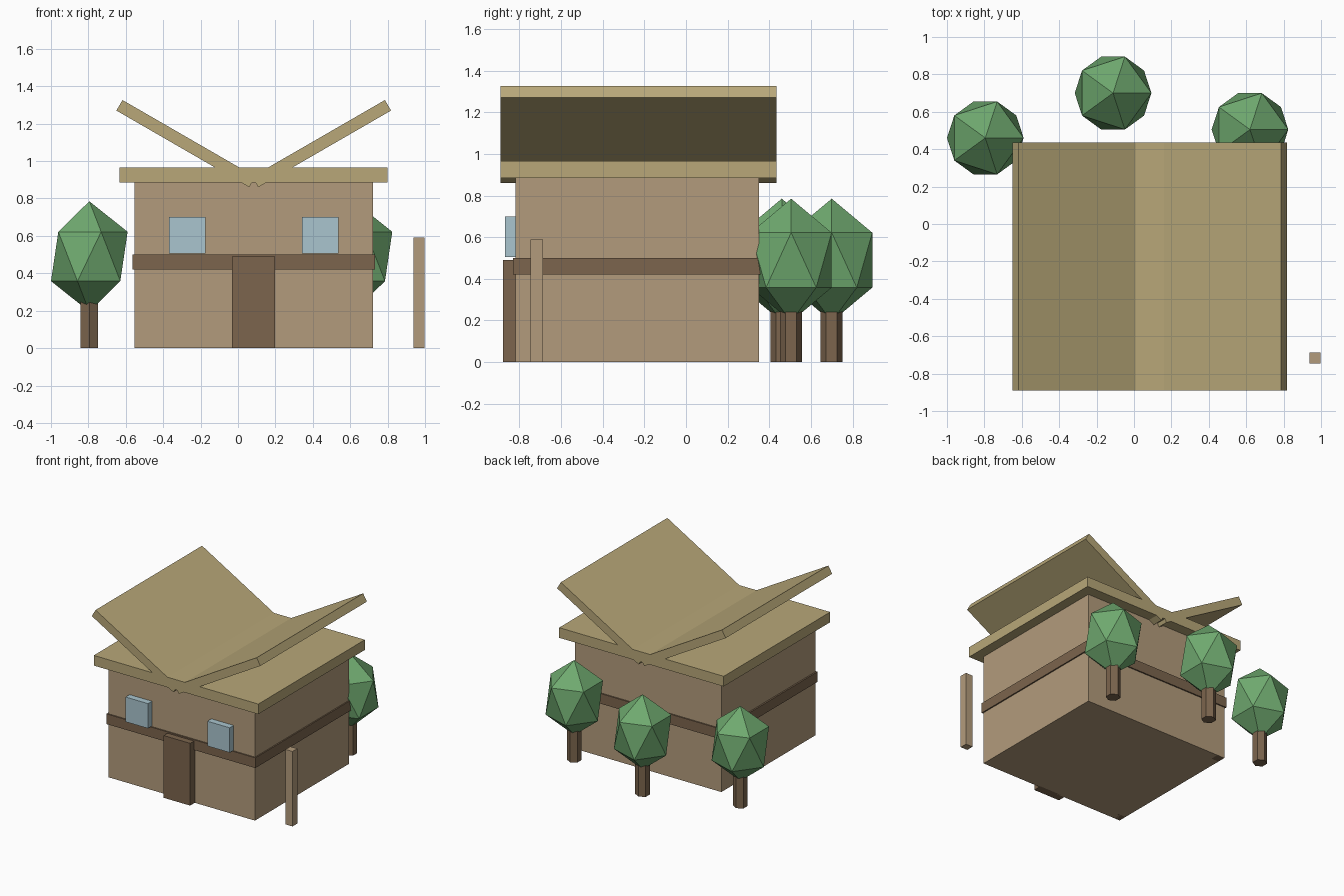
import bpy
from math import radians, cos, sin

if "Cube" in bpy.data.objects:
    bpy.data.objects.remove(bpy.data.objects["Cube"])


def material(name, rgb):
    m = bpy.data.materials.new(name)
    m.diffuse_color = (*rgb, 1)
    m.use_nodes = True
    m.node_tree.nodes["Principled BSDF"].inputs["Base Color"].default_value = m.diffuse_color
    return m


WALL = material("wall_tan", (0.45, 0.33, 0.20))
WOOD = material("dark_wood", (0.20, 0.13, 0.075))
ROOF = material("roof_straw", (0.48, 0.39, 0.19))
GLASS = material("window_blue", (0.40, 0.56, 0.62))
LEAF = material("leaf_green", (0.16, 0.40, 0.16))


def box(name, x, y, z, mat):
    """Box from (min, max) pairs."""
    bpy.ops.mesh.primitive_cube_add(size=1, location=[(a + b) / 2 for a, b in (x, y, z)])
    o = bpy.context.object
    o.name = name
    o.scale = [b - a for a, b in (x, y, z)]
    o.data.materials.append(mat)
    return o


# House body with storey band
box("house_walls", (-0.553, 0.722), (-0.82, 0.35), (0, 0.9), WALL)
box("storey_band", (-0.565, 0.732), (-0.83, 0.36), (0.42, 0.50), WOOD)

# Corner posts inside the walls
for i, x in enumerate((-0.548, 0.657)):
    for j, y in enumerate((-0.815, 0.285)):
        box(f"corner_post_{i}{j}", (x, x + 0.06), (y, y + 0.06), (0, 0.88), WOOD)

# Door and windows on the front
box("door", (-0.033, 0.198), (-0.878, -0.81), (0, 0.49), WOOD)
for i, x in enumerate((-0.37, 0.342)):
    box(f"window_{i}", (x, x + 0.195), (-0.87, -0.81), (0.505, 0.70), GLASS)

# Flat roof slab
box("roof_slab", (-0.633, 0.80), (-0.89, 0.435), (0.885, 0.965), ROOF)

# Two roof wings rising outward at 30 degrees, mirrored about the house centre
CENTRE, LENGTH, THICK, TILT = 0.084, 0.82, 0.065, radians(30)
for name, side in (("left_wing", -1), ("right_wing", 1)):
    along = LENGTH / 2 * cos(TILT) - THICK / 2 * sin(TILT)
    up = LENGTH / 2 * sin(TILT) + THICK / 2 * cos(TILT)
    wing = box(name, (-LENGTH / 2, LENGTH / 2), (-0.89, 0.435), (-THICK / 2, THICK / 2), ROOF)
    wing.location.x = CENTRE + side * (0.024 + along)
    wing.location.z = 0.86 + up
    wing.rotation_euler.y = -side * TILT

# Free-standing post
box("yard_post", (0.937, 0.998), (-0.747, -0.688), (0, 0.59), WALL)

# Trees: six-sided trunk and stretched icosahedron crown
for i, (x, y) in enumerate(((-0.795, 0.46), (-0.112, 0.70), (0.62, 0.505))):
    bpy.ops.mesh.primitive_cylinder_add(vertices=6, radius=0.053, depth=0.27, location=(x, y, 0.135))
    trunk = bpy.context.object
    trunk.name = f"tree_trunk_{i}"
    trunk.data.materials.append(WOOD)
    bpy.ops.mesh.primitive_ico_sphere_add(subdivisions=1, radius=1, location=(x, y, 0.49))
    crown = bpy.context.object
    crown.name = f"tree_crown_{i}"
    crown.scale = (0.229, 0.229, 0.295)
    crown.data.materials.append(LEAF)
